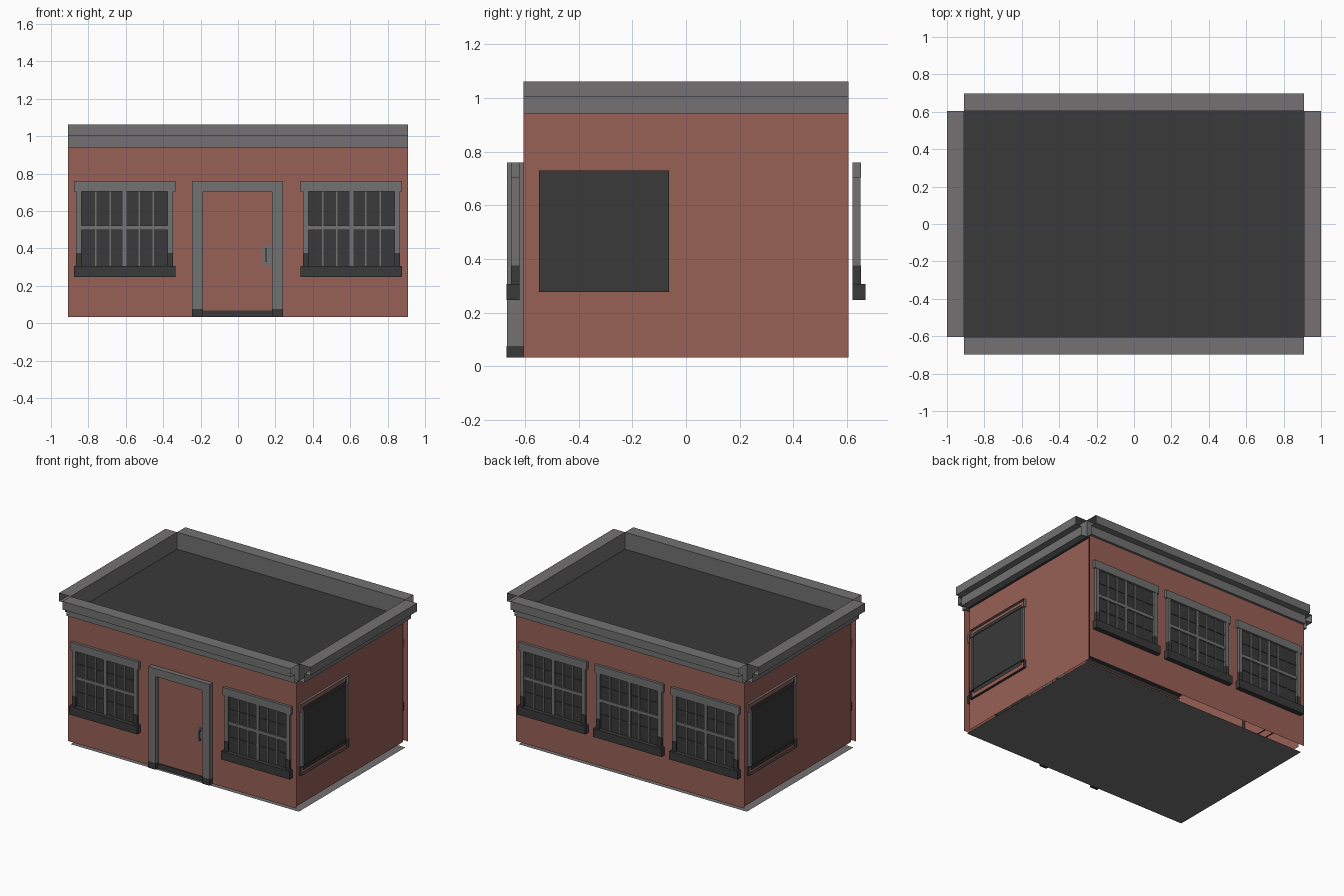
import bpy, bmesh, math
from mathutils import Matrix

if "Cube" in bpy.data.objects:
    bpy.data.objects.remove(bpy.data.objects["Cube"])


def material(name, col):
    m = bpy.data.materials.new(name)
    m.diffuse_color = (*col, 1)
    m.use_nodes = True
    m.node_tree.nodes["Principled BSDF"].inputs["Base Color"].default_value = m.diffuse_color
    return m


BRICK, GREY, DARK = 0, 1, 2
MATS = [material("brick_red", (0.310, 0.115, 0.092)),
        material("stone_grey", (0.172, 0.167, 0.171)),
        material("charcoal", (0.041, 0.041, 0.041))]
W, D = 0.908, 0.605          # half width and half depth of roof and floor
WALL_X, WALL_Y = 0.888, 0.633  # planes of the side walls and front/back walls
Z0, Z1 = 0.033, 0.94         # wall bottom and roof height


def finish(bm, name, turn=0):
    if turn:
        bm.transform(Matrix.Rotation(turn, 4, 'Z'))
    me = bpy.data.meshes.new(name)
    bm.to_mesh(me)
    bm.free()
    for m in MATS:
        me.materials.append(m)
    ob = bpy.data.objects.new(name, me)
    bpy.context.collection.objects.link(ob)
    return ob


def boxes(name, parts, turn=0):
    """One object from boxes given as (x0, x1, y0, y1, z0, z1, material)."""
    bm = bmesh.new()
    for x0, x1, y0, y1, z0, z1, mat in parts:
        mtx = Matrix.Translation(((x0 + x1) / 2, (y0 + y1) / 2, (z0 + z1) / 2)) @ \
            Matrix.Diagonal((x1 - x0, y1 - y0, z1 - z0, 1))
        res = bmesh.ops.create_cube(bm, size=1, matrix=mtx)
        for f in {f for v in res['verts'] for f in v.link_faces}:
            f.material_index = mat
    return finish(bm, name, turn)


def sheet(name, pts, mat):
    bm = bmesh.new()
    bm.faces.new([bm.verts.new(p) for p in pts]).material_index = mat
    return finish(bm, name)


def cornice(name, half, dist, turn):
    """Open-ended stepped profile run along one wall, with the parapet inside."""
    prof = [(0, Z1), (0.045, Z1), (0.045, 1.003), (0.092, 1.003),
            (0.092, 1.062), (0, 1.062)]
    bm = bmesh.new()
    a = [bm.verts.new((-half, -dist - o, z)) for o, z in prof]
    b = [bm.verts.new((half, -dist - o, z)) for o, z in prof]
    for i in range(len(prof)):
        j = (i + 1) % len(prof)
        bm.faces.new((a[i], b[i], b[j], a[j])).material_index = GREY
    return finish(bm, name, turn)


def window(name, cx, turn):
    """Window built facing -y, set slightly into the wall."""
    y = -0.620
    p = [(cx - 0.272, cx + 0.272, -0.652, y, 0.703, 0.76, GREY),    # lintel
         (cx - 0.272, cx + 0.272, -0.668, y, 0.247, 0.306, DARK),   # sill
         (cx - 0.232, cx + 0.232, -0.637, y, 0.306, 0.703, DARK)]   # panes
    for s in (-1, 1):
        xs = sorted((cx + s * 0.259, cx + s * 0.230))
        p.append((*xs, -0.650, y, 0.376, 0.703, GREY))              # jamb
        p.append((*xs, -0.653, y, 0.306, 0.376, DARK))              # jamb foot
    # thick cross bars and thin glazing bars
    p.append((cx - 0.230, cx + 0.230, -0.646, y, 0.498, 0.522, GREY))
    p.append((cx - 0.011, cx + 0.011, -0.645, y, 0.306, 0.703, GREY))
    for i in (-2, -1, 1, 2):
        x = cx + i * 0.077
        p.append((x - 0.004, x + 0.004, -0.642, y, 0.306, 0.703, GREY))
    for z in (0.408, 0.608):
        p.append((cx - 0.230, cx + 0.230, -0.641, y, z - 0.003, z + 0.003, DARK))
    boxes(name, p, turn)


def side_window(name, cx, turn):
    """Reversed window: dark back panel and the open rims of its frame."""
    bm = bmesh.new()
    y0, y1 = -0.907, -0.880

    def rim(x0, x1, z0, z1, mat):
        ring = [(x0, z0), (x1, z0), (x1, z1), (x0, z1)]
        a = [bm.verts.new((x, y0, z)) for x, z in ring]
        b = [bm.verts.new((x, y1, z)) for x, z in ring]
        for i in range(4):
            j = (i + 1) % 4
            bm.faces.new((a[i], a[j], b[j], b[i])).material_index = mat

    rim(cx - 0.272, cx + 0.272, 0.703, 0.76, GREY)      # lintel
    rim(cx - 0.272, cx + 0.272, 0.247, 0.306, DARK)     # sill
    for s in (-1, 1):                                   # jambs
        rim(*sorted((cx + s * 0.259, cx + s * 0.243)), 0.306, 0.703, GREY)
    q = [(-1, 0.277), (1, 0.277), (1, 0.730), (-1, 0.730)]
    bm.faces.new([bm.verts.new((cx + s * 0.242, -0.902, z))
                  for s, z in q]).material_index = DARK
    finish(bm, name, turn)


# Walls, floor and roof are thin shells
for name, y in (("front_wall", -WALL_Y), ("back_wall", WALL_Y)):
    sheet(name, [(-W, y, Z0), (W, y, Z0), (W, y, Z1), (-W, y, Z1)], BRICK)
for name, x in (("left_wall", -WALL_X), ("right_wall", WALL_X)):
    sheet(name, [(x, -D, Z0), (x, D, Z0), (x, D, Z1), (x, -D, Z1)], BRICK)
for name, z, mat in (("floor", 0.0, GREY), ("roof", Z1, DARK)):
    sheet(name, [(-W, -D, z), (W, -D, z), (W, D, z), (-W, D, z)], mat)

# Cornices on four sides, leaving the corners notched
for name, half, dist, k in (("front_cornice", W, D, 0), ("right_cornice", D, W, 1),
                            ("back_cornice", W, D, 2), ("left_cornice", D, W, 3)):
    cornice(name, half, dist, k * math.pi / 2)

# Front, back and side windows
for i, cx in enumerate((-0.606, 0.606)):
    window(f"front_window_{i + 1}", cx, 0)
for i, cx in enumerate((-0.606, 0, 0.606)):
    window(f"back_window_{i + 1}", cx, math.pi)
for name, k in (("right_side_window", 1), ("left_side_window", 3)):
    side_window(name, -0.305, k * math.pi / 2)

# Door surround, door leaf, step and handle
boxes("door_frame", [(-0.246, -0.188, -0.667, -D, 0.076, 0.76, GREY),
                     (0.183, 0.241, -0.667, -D, 0.076, 0.76, GREY),
                     (-0.188, 0.183, -0.667, -D, 0.702, 0.76, GREY),
                     (-0.246, -0.188, -0.669, -D, Z0, 0.076, DARK),
                     (0.183, 0.241, -0.669, -D, Z0, 0.076, DARK)])
boxes("door_leaf", [(-0.188, 0.183, -0.637, -0.625, 0.068, 0.702, BRICK)])
boxes("door_step", [(-0.188, 0.183, -0.645, -D, Z0, 0.068, DARK)])
boxes("door_handle", [(0.131, 0.176, -0.642, -0.637, 0.312, 0.412, GREY),
                      (0.148, 0.156, -0.662, -0.655, 0.328, 0.402, GREY),
                      (0.148, 0.156, -0.655, -0.642, 0.328, 0.338, DARK),
                      (0.148, 0.156, -0.655, -0.642, 0.392, 0.402, DARK)])
